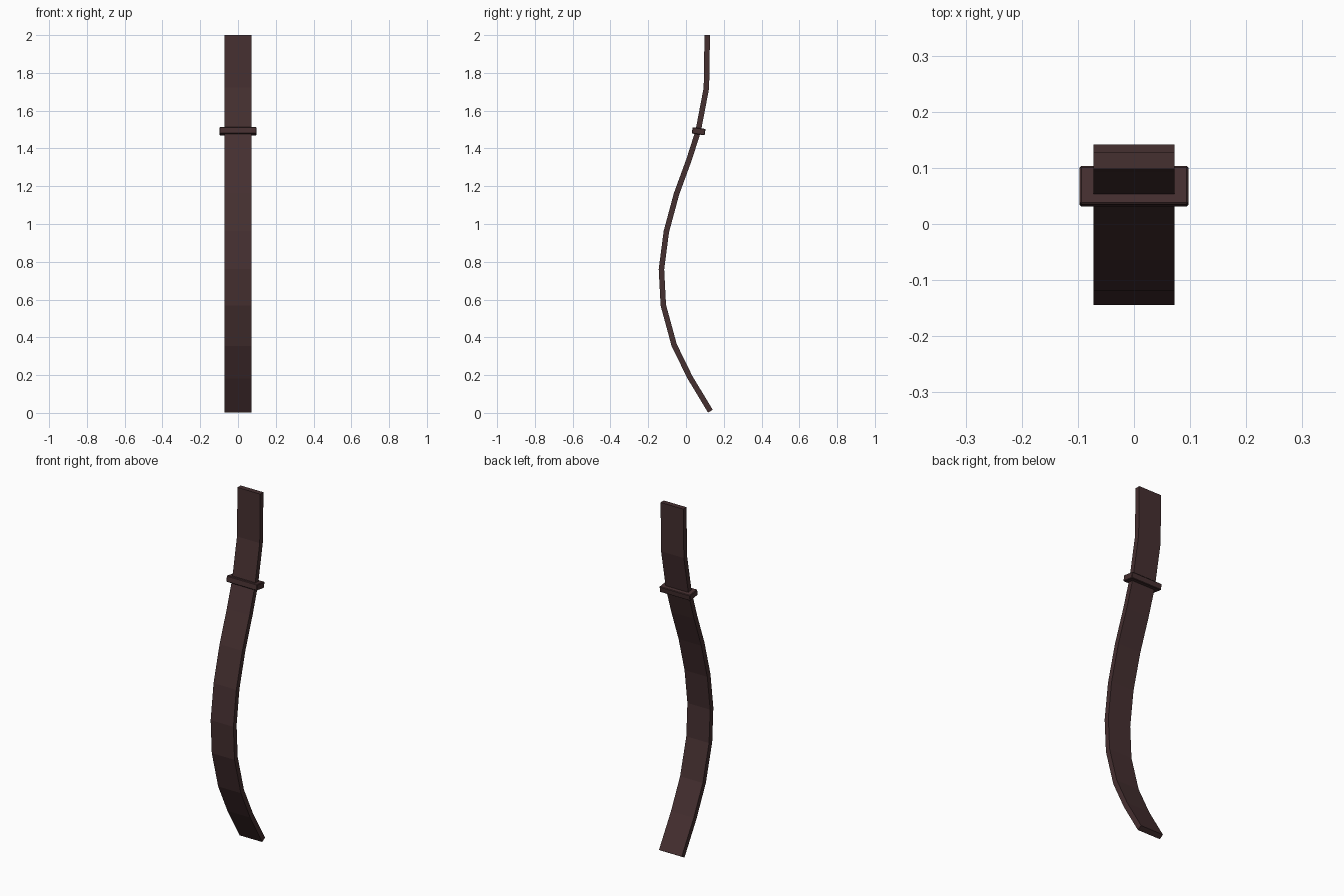
import bpy, bmesh, math
from mathutils import Vector

if "Cube" in bpy.data.objects:
    bpy.data.objects.remove(bpy.data.objects["Cube"])

leather = bpy.data.materials.new("dark brown leather")
leather.diffuse_color = (0.06, 0.029, 0.030, 1)
leather.use_nodes = True
leather.node_tree.nodes["Principled BSDF"].inputs["Base Color"].default_value = leather.diffuse_color

# Strap centre line in (y, z)
path = [(0.129, 0.009), (0.02, 0.19), (-0.063, 0.36), (-0.120, 0.57), (-0.130, 0.76),
        (-0.104, 0.96), (-0.050, 1.16), (0.016, 1.34), (0.064, 1.49),
        (0.108, 1.72), (0.1125, 2.0)]
HALF_W, HALF_T = 0.072, 0.0145


def finish(bm, name):
    bmesh.ops.recalc_face_normals(bm, faces=bm.faces)
    me = bpy.data.meshes.new(name)
    bm.to_mesh(me)
    bm.free()
    me.materials.append(leather)
    ob = bpy.data.objects.new(name, me)
    bpy.context.collection.objects.link(ob)
    return ob


# Strap: rectangular section swept along the curved path
bm = bmesh.new()
pts = [Vector(p) for p in path]
rings = []
for i, p in enumerate(pts):
    d0 = (p - pts[i - 1]).normalized() if i else (pts[1] - p).normalized()
    d1 = (pts[i + 1] - p).normalized() if i < len(pts) - 1 else d0
    t = (d0 + d1).normalized()
    if i == len(pts) - 1:
        t = Vector((0, 1))
    n = Vector((t.y, -t.x)) * HALF_T
    rings.append([bm.verts.new((x, p.x + s * n.x, p.y + s * n.y))
                  for x, s in ((-HALF_W, -1), (HALF_W, -1), (HALF_W, 1), (-HALF_W, 1))])
for a, b in zip(rings, rings[1:]):
    for k in range(4):
        bm.faces.new((a[k], a[(k + 1) % 4], b[(k + 1) % 4], b[k]))
bm.faces.new(rings[0])
bm.faces.new(rings[-1])
finish(bm, "strap")

# Keeper loop: slightly tilted band around the strap
bm = bmesh.new()
bmesh.ops.create_cube(bm, size=1)
bmesh.ops.scale(bm, vec=(0.194, 0.069, 0.034), verts=bm.verts)
bmesh.ops.bevel(bm, geom=bm.edges[:], offset=0.003, segments=1, affect='EDGES')
keeper = finish(bm, "keeper_loop")
keeper.location = (0, 0.067, 1.491)
keeper.rotation_euler = (math.radians(-8), 0, 0)
